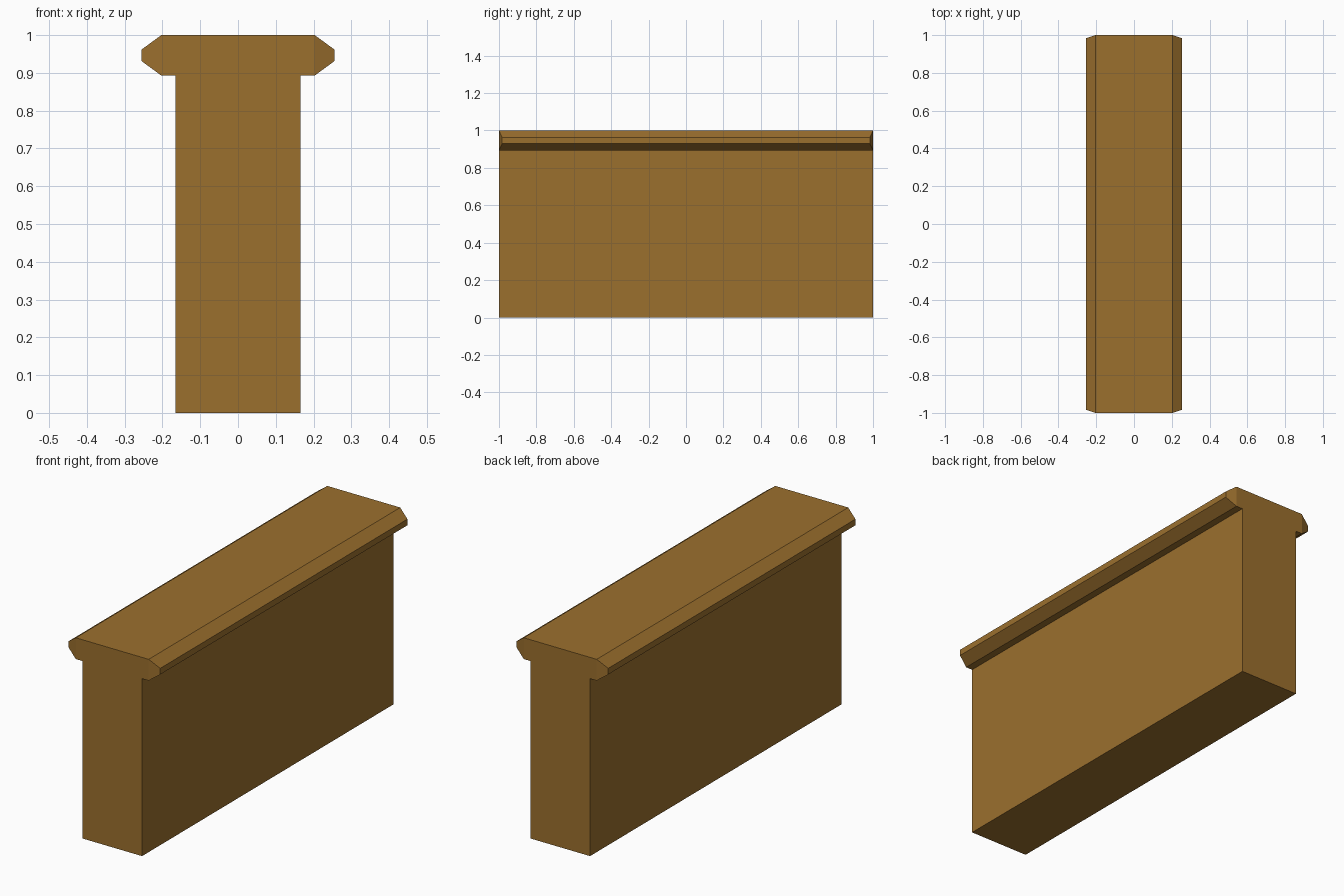
import bpy
import bmesh

if "Cube" in bpy.data.objects:
    bpy.data.objects.remove(bpy.data.objects["Cube"])

wood = bpy.data.materials.new("golden_brown")
wood.diffuse_color = (0.33, 0.16, 0.027, 1)
wood.use_nodes = True
wood.node_tree.nodes["Principled BSDF"].inputs["Base Color"].default_value = wood.diffuse_color

# Right half of the T-shaped section, bottom to top: (x, z, half length)
half = [
    (0.166, 0.0, 1.0),
    (0.166, 0.893, 1.0),
    (0.203, 0.893, 1.0),
    (0.255, 0.931, 0.983),   # bevelled rail tip
    (0.255, 0.962, 0.983),
    (0.203, 1.0, 1.0),
]
section = half + [(-x, z, y) for x, z, y in reversed(half)]
n = len(section)

bm = bmesh.new()
rings = [[bm.verts.new((x, s * y, z)) for x, z, y in section] for s in (-1, 1)]

# Long sides, including the rail bevels, the top and the underside
for i in range(n):
    j = (i + 1) % n
    bm.faces.new((rings[0][i], rings[0][j], rings[1][j], rings[1][i]))

# Ends: a flat T and a slanted facet on each rail tip
for ring in rings:
    bm.faces.new([ring[i] for i in (0, 1, 2, 5, 6, 9, 10, 11)])
    bm.faces.new(ring[2:6])
    bm.faces.new(ring[6:10])

bmesh.ops.recalc_face_normals(bm, faces=bm.faces)
mesh = bpy.data.meshes.new("capped_wall")
bm.to_mesh(mesh)
bm.free()
mesh.materials.append(wood)
wall = bpy.data.objects.new("capped_wall", mesh)
bpy.context.collection.objects.link(wall)
